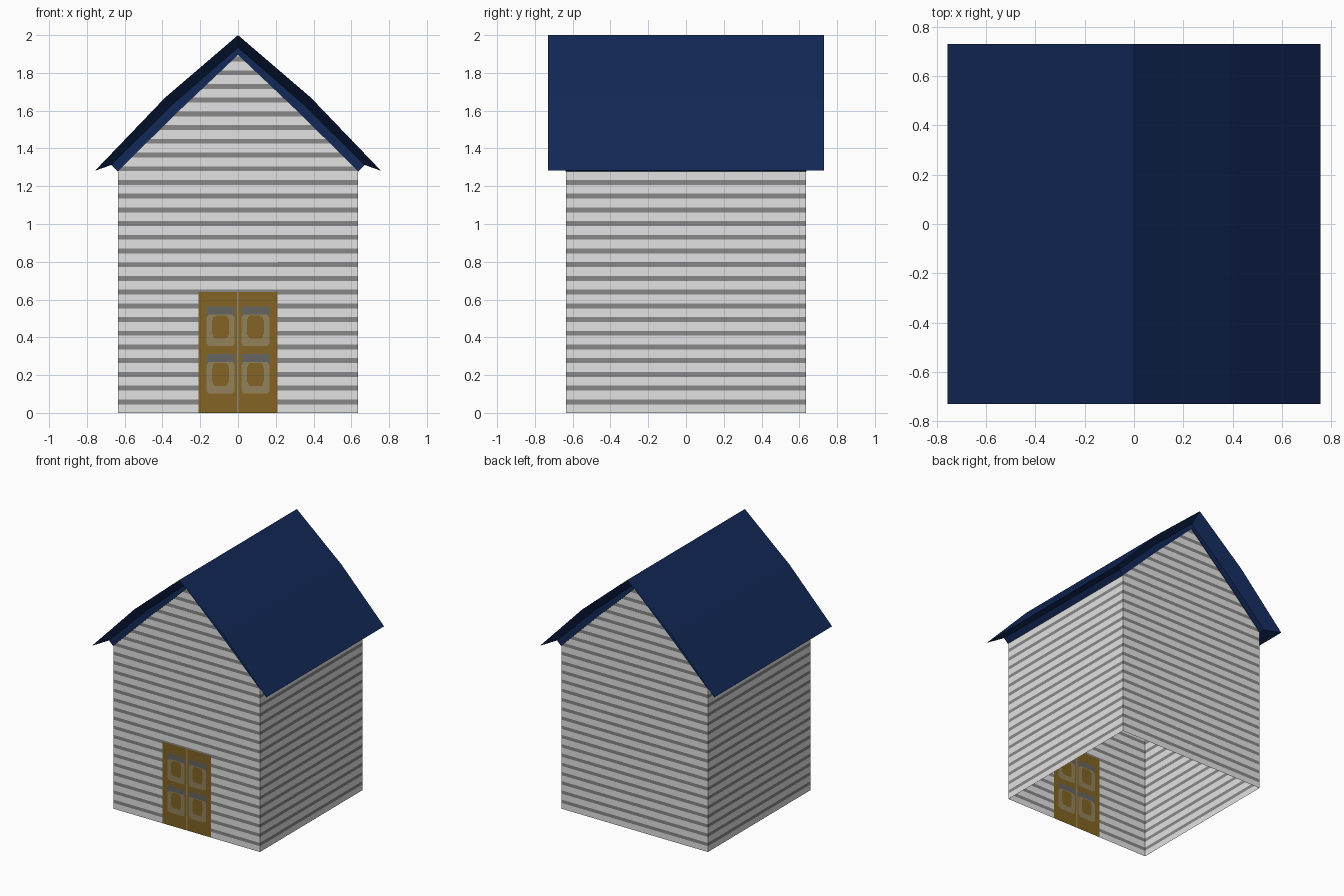
import bpy, bmesh

if "Cube" in bpy.data.objects:
    bpy.data.objects.remove(bpy.data.objects["Cube"])

def mat(name, r, g, b):
    m = bpy.data.materials.new(name)
    m.diffuse_color = (r, g, b, 1)
    m.use_nodes = True
    m.node_tree.nodes["Principled BSDF"].inputs["Base Color"].default_value = m.diffuse_color
    return m

SIDING = mat("white_siding", 0.76, 0.76, 0.76)
GROOVE = mat("grey_groove", 0.25, 0.25, 0.25)
NAVY = mat("navy_roof", 0.006, 0.021, 0.095)
WOOD = mat("brown_wood", 0.225, 0.127, 0.017)
TAN = mat("tan_panel", 0.29, 0.225, 0.105)
SHADE = mat("grey_panel_top", 0.13, 0.13, 0.125)

def finish(name, bm, mats):
    me = bpy.data.meshes.new(name)
    bm.to_mesh(me)
    bm.free()
    for m in mats:
        me.materials.append(m)
    ob = bpy.data.objects.new(name, me)
    bpy.context.collection.objects.link(ob)
    return ob

W = 0.635                     # half width of the house
DOOR_X, DOOR_Z = 0.21, 0.64   # door half width and height

# Walls: open-bottomed single-skin shell, cut into siding boards
def gable(half):
    return [(-x, z) for x, z in half] + [(x, z) for x, z in half[-2::-1]]

wall_profile = [(W, 0), (W, 1.28), (0.33, 1.6), (0, 1.91)]
side_profile = [(-W, 0), (-W, 1.28), (W, 1.28), (W, 0)]

def wall(name, place, profile, door=False):
    bm = bmesh.new()
    bm.faces.new([bm.verts.new(place(a, z)) for a, z in profile])
    def cut(co, no):
        bmesh.ops.bisect_plane(bm, geom=bm.verts[:] + bm.edges[:] + bm.faces[:],
                               plane_co=co, plane_no=no)
    bands = [0.0585 + 0.0726 * k for k in range(26)]
    for c in bands:
        for d in (-0.013, 0.013):
            cut((0, 0, c + d), (0, 0, 1))
    if door:
        cut((0, 0, DOOR_Z), (0, 0, 1))
        for x in (-DOOR_X, DOOR_X):
            cut((x, 0, 0), (1, 0, 0))
        hole = []
        for f in bm.faces:
            c = f.calc_center_median()
            if abs(c.x) < DOOR_X and c.z < DOOR_Z:
                hole.append(f)
        bmesh.ops.delete(bm, geom=hole, context='FACES')
    for f in bm.faces:
        z = f.calc_center_bounds().z
        f.material_index = int(any(abs(z - c) < 0.013 for c in bands))
    bm.normal_update()
    for f in bm.faces:        # face outwards
        if f.normal.dot(f.calc_center_median() * (1 if abs(f.normal.z) < 0.5 else 0)) < 0:
            f.normal_flip()
    finish(name, bm, [SIDING, GROOVE])

wall("front_wall", lambda a, z: (a, -W, z), gable(wall_profile), door=True)
wall("back_wall", lambda a, z: (a, W, z), gable(wall_profile))
wall("left_wall", lambda a, z: (-W, a, z), side_profile)
wall("right_wall", lambda a, z: (W, a, z), side_profile)

# Door: fine grid filling the opening, painted by rounded-rectangle rules
def in_rect(x, z, x0, x1, z0, z1, r):
    dx = max(x0 + r - x, x - x1 + r, 0)
    dz = max(z0 + r - z, z - z1 + r, 0)
    return dx * dx + dz * dz <= r * r

def door_colour(x, z):
    x = abs(x)
    if x < 0.006:
        return 1
    for base in (0.10, 0.35):
        if in_rect(x, z, 0.05, 0.135, base + 0.042, base + 0.165, 0.025):
            return 0
        if in_rect(x, z, 0.018, 0.167, base, base + 0.172, 0.025):
            return 1
        if in_rect(x, z, 0.018, 0.167, base + 0.15, base + 0.21, 0.008):
            return 2
    return 0

bm = bmesh.new()
NX, NZ = 70, 107
grid = [[bm.verts.new((DOOR_X * (2 * i / NX - 1), -W, DOOR_Z * j / NZ))
         for i in range(NX + 1)] for j in range(NZ + 1)]
for j in range(NZ):
    for i in range(NX):
        f = bm.faces.new((grid[j][i], grid[j][i + 1], grid[j + 1][i + 1], grid[j + 1][i]))
        c = f.calc_center_median()
        f.material_index = door_colour(c.x, c.z)
finish("door", bm, [WOOD, TAN, SHADE])

# Roof: flared skin, slanted soffit and thin fascia lofted through six rings
outer = gable([(0.757, 1.282), (0.387, 1.668), (0, 2.0)])
inner = gable([(0.672, 1.312), (0.345, 1.635), (0, 1.935)])
under = gable([(0.637, 1.278), (0.322, 1.59), (0, 1.895)])
Y0, Y1 = 0.73, W + 0.004
stations = [(outer, -Y0), (outer, Y0), (inner, Y1), (under, Y1), (under, -Y1), (inner, -Y1)]
bm = bmesh.new()
rings = [[bm.verts.new((x, y, z)) for x, z in p] for p, y in stations]
for k in range(6):
    a, b = rings[k], rings[(k + 1) % 6]
    for i in range(4):
        bm.faces.new((a[i], a[i + 1], b[i + 1], b[i]))
for e in (0, 4):              # eave undersides
    o0, o1, i1, u1, u0, i0 = [r[e] for r in rings]
    bm.faces.new((o0, o1, i1, i0))
    bm.faces.new((i0, i1, u1, u0))
bmesh.ops.recalc_face_normals(bm, faces=bm.faces[:])
finish("roof", bm, [NAVY])
